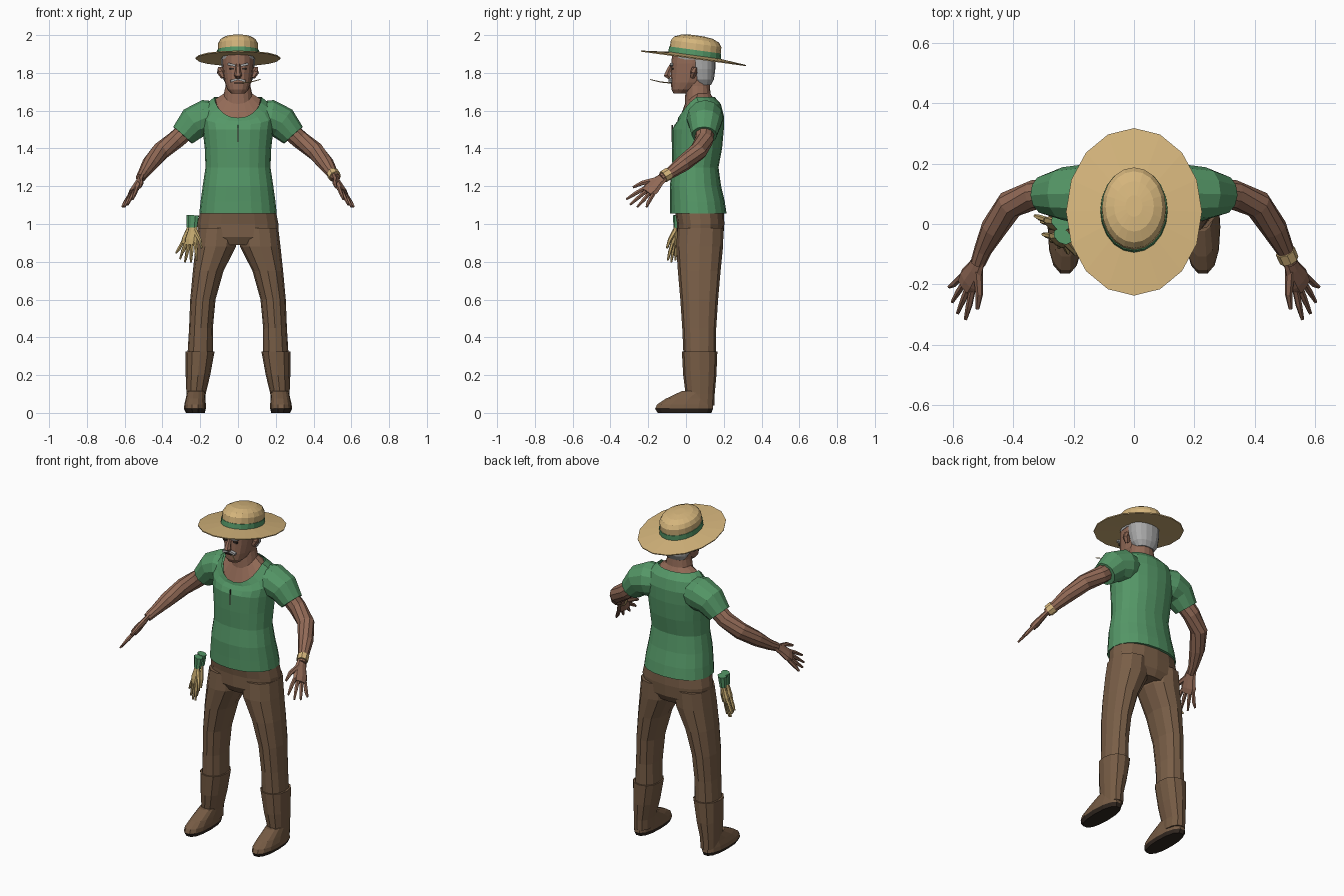
import bpy, bmesh, math
from mathutils import Vector, Matrix

if "Cube" in bpy.data.objects:
    bpy.data.objects.remove(bpy.data.objects["Cube"])


def material(name, *rgb):
    m = bpy.data.materials.new(name)
    m.use_nodes = True
    color = (*rgb, 1)
    m.diffuse_color = color
    m.node_tree.nodes["Principled BSDF"].inputs["Base Color"].default_value = color
    return m


SKIN = material("tanned skin", .29, .145, .095)
GREEN = material("shirt green", .09, .31, .135)
BROWN = material("trouser brown", .19, .112, .063)
BOOT = material("boot brown", .18, .105, .058)
SOLE = material("dark sole", .03, .02, .014)
STRAW = material("straw", .66, .46, .2)
GLOVE = material("glove tan", .56, .4, .16)
HAIR = material("grey hair", .4, .4, .4)
DARK = material("dark detail", .03, .022, .018)


def skin_rings(name, rings, mats, rule=None, caps=True):
    """Join rings of points into one closed flat-shaded object."""
    bm = bmesh.new()
    rows = [[bm.verts.new(p) for p in ring] for ring in rings]
    n = len(rows[0])
    for a, b in zip(rows, rows[1:]):
        for i in range(n):
            j = (i + 1) % n
            bm.faces.new((a[i], a[j], b[j], b[i]))
    bm.faces.new(rows[0])
    if caps:
        bm.faces.new(rows[-1])
    bmesh.ops.recalc_face_normals(bm, faces=bm.faces)
    if rule:
        for f in bm.faces:
            f.material_index = rule(f.calc_center_median())
    me = bpy.data.meshes.new(name)
    bm.to_mesh(me)
    bm.free()
    for m in mats:
        me.materials.append(m)
    ob = bpy.data.objects.new(name, me)
    bpy.context.collection.objects.link(ob)
    return ob


def loft(name, rings, *mats, sides=16, power=.9, rule=None, caps=True):
    """Level ellipses (x, y, z, rx, ry, front drop) stacked upward."""
    out = []
    for x, y, z, rx, ry, *drop in rings:
        pts = []
        for i in range(sides):
            a = math.tau * i / sides
            c, s = (math.copysign(abs(v) ** power, v) for v in (math.cos(a), math.sin(a)))
            dz = drop[0] * max(0, -s) ** 1.3 if drop else 0
            pts.append((x + rx * c, y + ry * s, z - dz))
        out.append(pts)
    return skin_rings(name, out, mats, rule, caps)


def tube(name, stations, mat, sides=8, side=None, flat=1):
    """Tube through (point, radius) stations, thinned by flat across side."""
    pts = [Vector(p) for p, r in stations]
    out = []
    for k, (p, r) in enumerate(stations):
        t = (pts[min(k + 1, len(pts) - 1)] - pts[max(k - 1, 0)]).normalized()
        u = Vector(side) if side else t.cross(Vector((0, 0, 1)))
        u = (u - t * u.dot(t)).normalized()
        w = t.cross(u)
        out.append([pts[k] + r * (u * math.cos(math.tau * i / sides)
                    + w * flat * math.sin(math.tau * i / sides)) for i in range(sides)])
    return skin_rings(name, out, [mat])


def box(name, center, size, mat, roll=0):
    bm = bmesh.new()
    bmesh.ops.create_cube(bm, size=1, matrix=Matrix.Translation(center)
                          @ Matrix.Rotation(roll, 4, 'Y') @ Matrix.Diagonal((*size, 1)))
    me = bpy.data.meshes.new(name)
    bm.to_mesh(me)
    bm.free()
    me.materials.append(mat)
    ob = bpy.data.objects.new(name, me)
    bpy.context.collection.objects.link(ob)
    return ob


def hand(name, wrist, forward, toward_thumb, size, mat):
    """Palm, four spread fingers and a thumb; size is the full length."""
    o, f = Vector(wrist), Vector(forward).normalized()
    s = Vector(toward_thumb)
    s = (s - f * s.dot(f)).normalized()
    at = lambda a, b: o + (f * a + s * b) * size
    tube(name + "_palm", [(at(-.05, 0), .12 * size), (at(.15, .02), .16 * size),
                          (at(.38, 0), .2 * size), (at(.52, 0), .18 * size)],
         mat, 8, s, .45)
    for i, reach in enumerate((.82, .95, 1, .94)):
        b = (i - 1.5) * .095
        tube(f"{name}_finger_{i + 1}", [(at(.46, b), .05 * size),
             (at(.7, b * 1.5), .048 * size), (at(reach, b * 1.9), .026 * size)], mat, 6, s)
    tube(name + "_thumb", [(at(.12, .08), .07 * size), (at(.38, .29), .055 * size),
                           (at(.6, .38), .03 * size)], mat, 6, s)


# Shirt body with a scooped neckline
loft("shirt_body", [
    (0, .065, 1.055, .205, .15), (0, .06, 1.12, .198, .145), (0, .05, 1.2, .187, .136),
    (0, .05, 1.3, .172, .122), (0, .058, 1.4, .176, .133), (0, .063, 1.5, .187, .137),
    (0, .07, 1.575, .195, .13, .05), (0, .07, 1.635, .17, .115, .09),
    (0, .055, 1.672, .125, .097, .11)], GREEN, sides=20, caps=False)
box("shirt_placket", (0, -.073, 1.48), (.006, .008, .09), DARK)

# Neck and upper chest
loft("neck", [(0, .055, 1.6, .12, .085, .1), (0, .055, 1.662, .119, .091, .108),
              (0, .062, 1.69, .075, .068, .055), (0, .062, 1.73, .066, .064),
              (0, .055, 1.79, .064, .07)], SKIN)

# Trousers
loft("trouser_seat", [(0, .075, .89, .14, .1), (0, .075, .93, .212, .122),
                      (0, .078, 1.0, .214, .125), (0, .07, 1.08, .198, .13)], BROWN)

for sx, label in ((1, "left"), (-1, "right")):
    # Leg, boot and sole
    loft(label + "_trouser_leg", [
        (.2 * sx, .072, .3, .068, .085), (.196 * sx, .07, .45, .063, .09),
        (.186 * sx, .07, .6, .067, .1), (.158 * sx, .07, .75, .081, .113),
        (.118 * sx, .072, .88, .107, .124), (.11 * sx, .077, .98, .103, .122)],
        BROWN, sides=12)
    loft(label + "_boot_shaft", [
        (.222 * sx, .072, .04, .05, .078), (.222 * sx, .075, .1, .051, .077),
        (.212 * sx, .073, .2, .065, .088), (.201 * sx, .072, .325, .077, .094)],
        BOOT, sides=12)
    loft(label + "_boot_foot", [
        (.226 * sx, -.008, 0, .05, .145), (.228 * sx, -.01, .022, .058, .157),
        (.227 * sx, -.006, .045, .057, .15), (.225 * sx, .015, .075, .052, .125),
        (.222 * sx, .06, .115, .046, .085)], BOOT, SOLE, sides=14, power=.85,
        rule=lambda c: int(c.z < .025))

    # Sleeve, arm and hand
    P = lambda x, y, z: (x * sx, y, z)
    tube(label + "_sleeve", [(P(.08, .09, 1.565), .08), (P(.17, .1, 1.56), .098),
                             (P(.235, .1, 1.535), .088), (P(.293, .097, 1.47), .067)],
         GREEN, 12)
    tube(label + "_arm", [(P(.25, .1, 1.515), .052), (P(.33, .097, 1.445), .049),
                          (P(.41, .065, 1.385), .048), (P(.465, -.015, 1.32), .043),
                          (P(.5, -.085, 1.268), .03), (P(.517, -.13, 1.242), .025)],
         SKIN, 10)
    hand(label + "_hand", P(.517, -.125, 1.243), P(.075, -.15, -.145),
         P(-.45, -.5, .45), .23, SKIN)

    # Paired facial features
    tube(label + "_ear", [(P(.078, .035, 1.775), .012), (P(.092, .042, 1.805), .02),
                          (P(.092, .045, 1.83), .014)], SKIN, 6)
    box(label + "_eyebrow", P(.034, -.077, 1.843), (.042, .016, .012), HAIR, .2 * -sx)
    box(label + "_eye", P(.033, -.071, 1.822), (.026, .012, .01), DARK)
    box(label + "_moustache", P(.02, -.083, 1.762), (.042, .02, .012), HAIR, .3 * sx)

# Head
loft("head", [(0, -.032, 1.692, .036, .034), (0, -.015, 1.712, .056, .062),
              (0, .01, 1.75, .07, .09), (0, .026, 1.8, .078, .105),
              (0, .034, 1.85, .083, .112), (0, .038, 1.91, .083, .11)], SKIN)
loft("hair_back", [(0, .095, 1.735, .058, .036), (0, .09, 1.765, .078, .058),
                   (0, .085, 1.82, .088, .07), (0, .08, 1.9, .09, .076)], HAIR)
loft("hair_top", [(0, .04, 1.872, .086, .108), (0, .04, 1.91, .09, .114)], HAIR)
tube("nose", [((0, -.075, 1.845), .011), ((0, -.092, 1.81), .015),
              ((0, -.1, 1.788), .021), ((0, -.084, 1.775), .014)], SKIN, 6, (1, 0, 0))
box("mouth", (0, -.081, 1.747), (.044, .014, .006), DARK)
tube("straw_stalk", [((.015, -.08, 1.746), .003), ((.07, -.135, 1.752), .003),
                     ((.118, -.19, 1.765), .002)], STRAW, 5)

# Hat, built level and then tipped back
hat_parts = [
    loft("hat_brim", [(0, 0, .003, .085, .11), (0, 0, -.004, .224, .279),
                      (0, 0, .002, .225, .28), (0, .003, .016, .105, .134)],
         STRAW, power=1),
    loft("hat_band", [(0, .003, .01, .112, .141), (0, .003, .044, .11, .139)],
         GREEN, sides=20, power=1),
    loft("hat_crown", [(0, .003, .01, .107, .136), (0, .003, .045, .107, .136),
                       (0, .003, .078, .106, .135), (0, .003, .1, .094, .119),
                       (0, .003, .115, .066, .084), (0, .003, .121, .028, .036)],
         STRAW, sides=20, power=1)]
for part in hat_parts:
    part.matrix_world = Matrix.Translation((0, .04, 1.878)) @ Matrix.Rotation(-.137, 4, 'X')

# Wristband
tube("wristband", [((.501, -.09, 1.268), .034), ((.514, -.12, 1.25), .033)], STRAW, 8)

# Pair of work gloves hanging at the right hip
for i, (y, lean) in enumerate(((-.045, -.12), (.0, -.25))):
    wrist = Vector((-.24 - .008 * i, y, .99))
    hand(f"glove_{i + 1}", wrist, (lean, -.12 + .1 * i, -1), (.8, -.55, 0), .195, GLOVE)
    tube(f"glove_cuff_{i + 1}", [(wrist + Vector((0, 0, -.01)), .027),
                                 (wrist + Vector((.004, .004, .055)), .034)],
         GREEN, 8, (.8, -.55, 0), .7)
